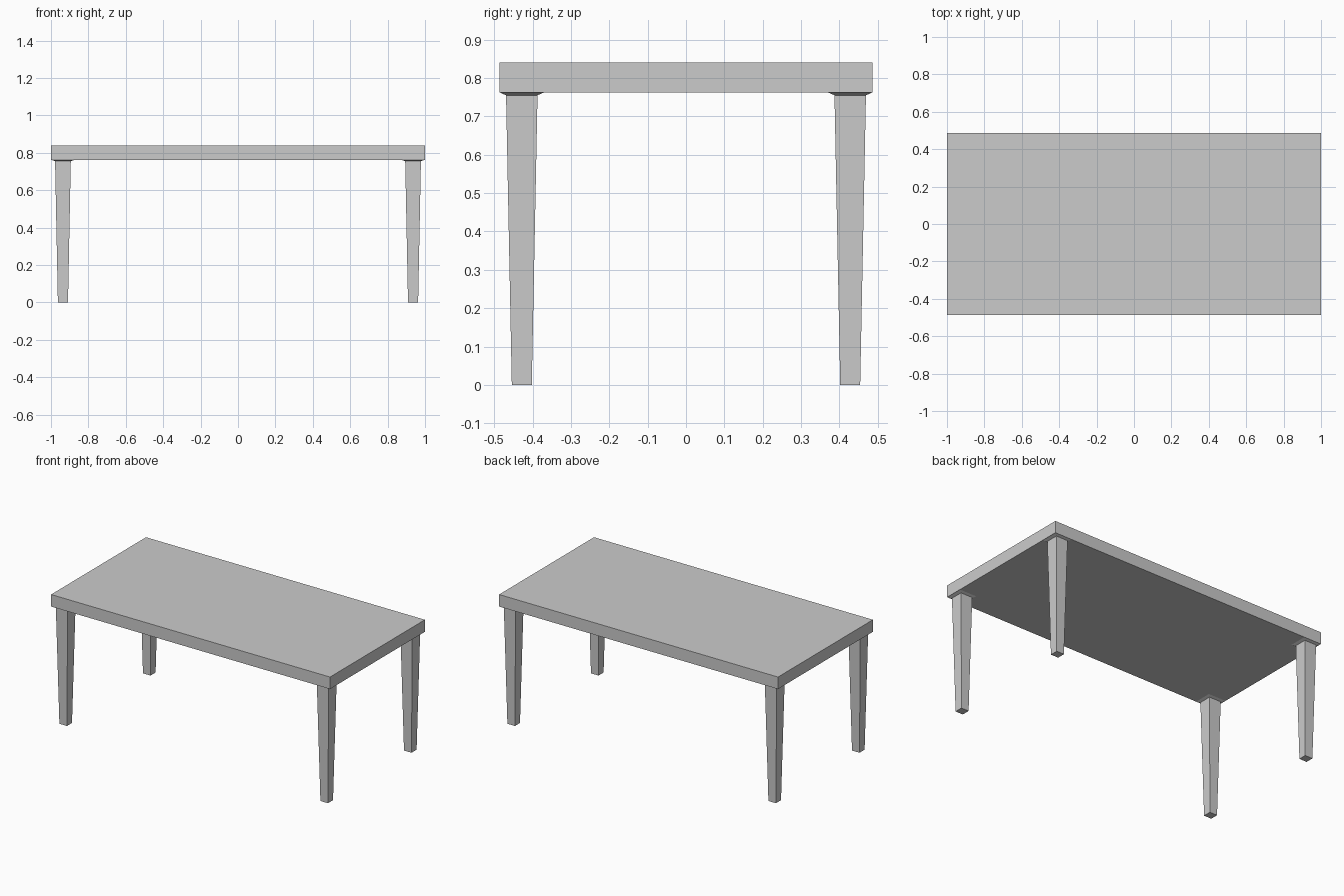
import bpy, bmesh

if "Cube" in bpy.data.objects:
    bpy.data.objects.remove(bpy.data.objects["Cube"])


def make_object(name, bm):
    bmesh.ops.recalc_face_normals(bm, faces=bm.faces)
    mesh = bpy.data.meshes.new(name)
    bm.to_mesh(mesh)
    bm.free()
    obj = bpy.data.objects.new(name, mesh)
    bpy.context.collection.objects.link(obj)
    return obj


def square_loft(name, cx, cy, sections):
    """Stack of rectangles (z, half_x, half_y) joined by flat sides and capped."""
    bm = bmesh.new()
    rings = [[bm.verts.new((cx + sx * hx, cy + sy * hy, z))
              for sx, sy in ((-1, -1), (1, -1), (1, 1), (-1, 1))]
             for z, hx, hy in sections]
    for low, high in zip(rings, rings[1:]):
        for i in range(4):
            j = (i + 1) % 4
            bm.faces.new((low[i], low[j], high[j], high[i]))
    bm.faces.new(rings[0][::-1])
    bm.faces.new(rings[-1])
    return make_object(name, bm)


# Table top: plain rectangular slab
square_loft("table_top", 0, 0, [(0.762, 1.0, 0.486), (0.84, 1.0, 0.486)])

# Legs: tapered square posts with a thin flared collar under the slab
legs = square_loft("legs", 0.936, 0.428, [
    (0.0, 0.027, 0.026),
    (0.755, 0.042, 0.041),
    (0.762, 0.060, 0.057),
])
mirror = legs.modifiers.new("four_corners", "MIRROR")
mirror.use_axis = (True, True, False)
